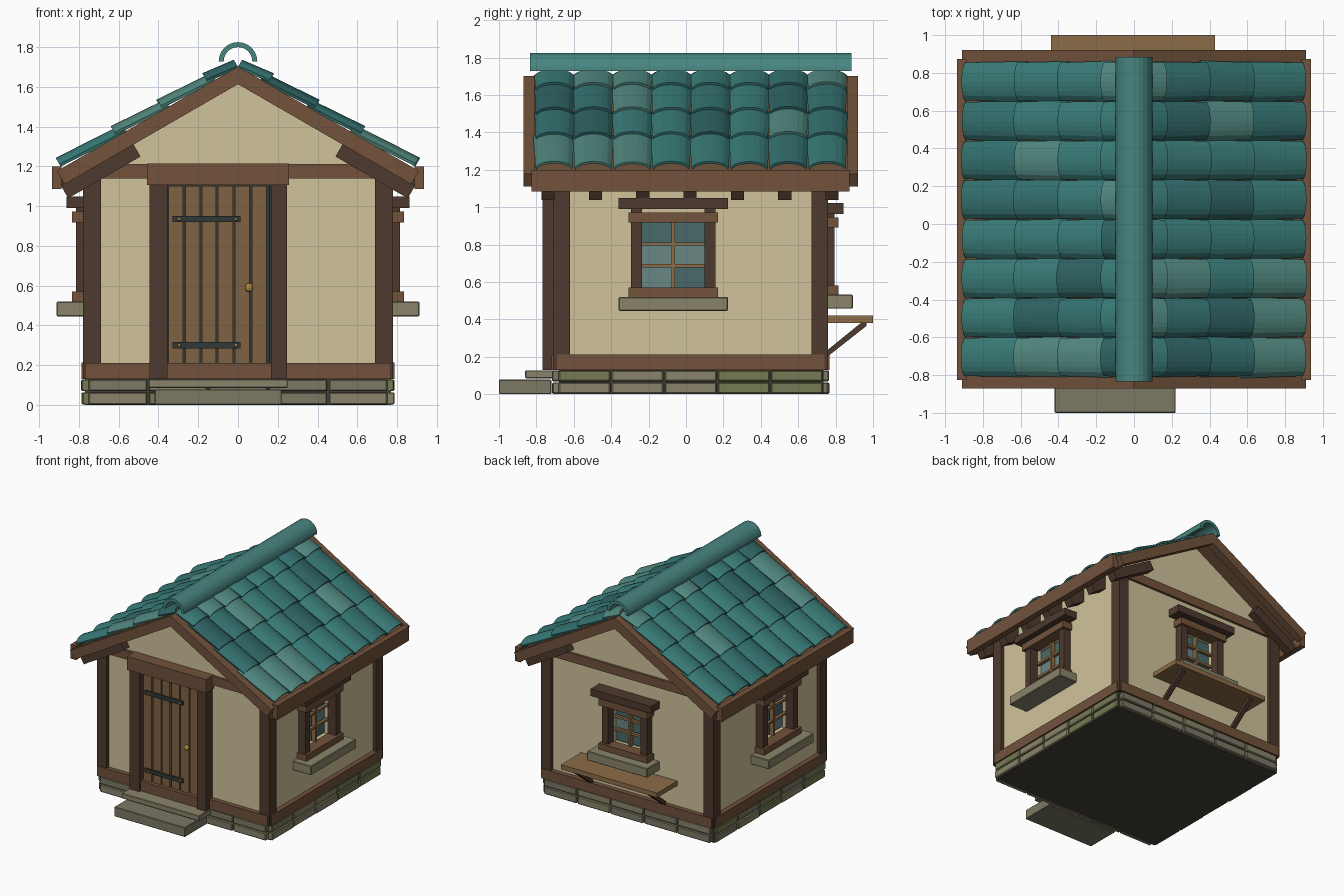
import bpy, bmesh, math, random
from mathutils import Vector

if "Cube" in bpy.data.objects:
    bpy.data.objects.remove(bpy.data.objects["Cube"])

random.seed(4)
YC = 0.025                      # house centre in y
C30, S30, APEX = math.cos(math.pi / 6), 0.5, 1.70
mats = {}


def mat(name, r, g, b):
    m = bpy.data.materials.new(name)
    lin = [(c / 255 / 12.92) if c < 11 else ((c / 255 + 0.055) / 1.055) ** 2.4 for c in (r, g, b)]
    m.diffuse_color = (*lin, 1)
    m.use_nodes = True
    m.node_tree.nodes["Principled BSDF"].inputs["Base Color"].default_value = m.diffuse_color
    mats[name] = m


for n, c in {"plaster": (208, 196, 155), "dark_wood": (78, 58, 46), "wood": (114, 82, 59),
             "door_wood": (128, 98, 68), "light_wood": (140, 108, 72), "iron": (48, 56, 54),
             "brass": (176, 136, 66), "mortar": (66, 64, 54), "stone_a": (138, 132, 106),
             "stone_b": (124, 120, 100), "stone_c": (118, 122, 84), "glass_a": (74, 104, 104),
             "glass_b": (104, 134, 132), "tile_a": (56, 122, 118), "tile_b": (50, 112, 110),
             "tile_c": (80, 134, 126), "tile_d": (46, 98, 98), "ridge": (72, 134, 128)}.items():
    mat(n, *c)


def prism(name, a, b, m, bevel=0):
    """Solid between two matching closed outlines."""
    bm = bmesh.new()
    va, vb = [bm.verts.new(p) for p in a], [bm.verts.new(p) for p in b]
    k = len(va)
    bm.faces.new(va)
    bm.faces.new(vb[::-1])
    for i in range(k):
        j = (i + 1) % k
        bm.faces.new((va[j], va[i], vb[i], vb[j]))
    bmesh.ops.recalc_face_normals(bm, faces=bm.faces)
    me = bpy.data.meshes.new(name)
    bm.to_mesh(me)
    bm.free()
    ob = bpy.data.objects.new(name, me)
    bpy.context.collection.objects.link(ob)
    if m:
        me.materials.append(mats[m])
    if bevel:
        md = ob.modifiers.new("bevel", "BEVEL")
        md.width, md.segments = bevel, 1
    return ob


def box(name, x, y, z, m, bevel=0, f=lambda *p: p):
    """Box from (min, max) pairs, optionally mapped by f into another frame."""
    q = [(0, 0), (1, 0), (1, 1), (0, 1)]
    lo, hi = ([f(x[i], y[j], z[k]) for i, j in q] for k in (0, 1))
    return prism(name, lo, hi, m, bevel)


def slope(s):
    """Roof frame: u down the slope, y along the ridge, n outwards."""
    return lambda u, y, n: (s * (u * C30 + n * S30), y, APEX - u * S30 + n * C30)


# plaster body with gables
outline = [(-.75, .13), (.75, .13), (.75, 1.215), (0, 1.65), (-.75, 1.215)]
body = prism("plaster_walls", [(x, -.68, z) for x, z in outline],
             [(x, .73, z) for x, z in outline], "plaster")

# stone footing: core and two courses of blocks
box("footing_core", (-.77, .77), (-.68, .735), (0, .13), "mortar")
for c, (z0, z1) in enumerate([(0.002, .063), (.069, .128)]):
    for side in (-1, 1):
        off = .03 * c * side
        for i in range(5):
            m = random.choice(["stone_a", "stone_a", "stone_b", "stone_c"])
            p = random.uniform(0, .008)
            x0 = -.755 + .302 * i
            ye = YC + side * .735
            box("footing_block_end", (x0 + .004, x0 + .298), sorted((ye - side * .06, ye + side * p)),
                (z0, z1), m, .006)
            m = random.choice(["stone_a", "stone_b", "stone_c"])
            y0 = YC - .71 + .284 * i
            box("footing_block_side", sorted((side * .72, side * (.782 + p))),
                (y0 + .004, y0 + .28), (z0, z1), m, .006)

# entrance steps
box("lower_step", (-.42, .22), (-1.0, -.72), (0, .078), "stone_b", .004)
box("upper_step", (-.45, .25), (-.86, -.68), (.085, .128), "stone_a", .004)

# timber frame
for s in (-1, 1):
    for y in ((-.71, -.62), (.67, .76)):
        box("corner_post", sorted((s * .69, s * .78)), y, (.13, 1.18), "dark_wood")
    box("side_ground_beam", sorted((s * .70, s * .788)), (-.69, .74), (.13, .212), "wood")
    ye = YC + s * .743
    box("end_ground_beam", (-.77, .77), sorted((ye, ye - s * .07)), (.13, .21), "wood")
    ye = YC + s * .725
    box("gable_beam", (-.75, .75), sorted((ye, ye - s * .06)), (1.14, 1.212), "wood")

# door with frame
for x in ((-.445, -.355), (.165, .247)):
    box("door_post", x, (-.768, -.67), (.13, 1.11), "dark_wood")
box("door_lintel", (-.457, .257), (-.782, -.67), (1.105, 1.215), "wood")
box("door_threshold", (-.355, .165), (-.75, -.67), (.13, .21), "wood")
box("door_backing", (-.355, .165), (-.70, -.67), (.21, 1.105), "iron")
edges = [-.355, -.27, -.185, -.105, -.02, .065, .15, .168]
for a, b in zip(edges, edges[1:]):
    box("door_plank", (a + .005, b - .006), (-.718 - random.uniform(0, .005), -.69), (.21, 1.102), "door_wood")


def ball(name, loc, r, m):
    bm = bmesh.new()
    bmesh.ops.create_uvsphere(bm, u_segments=10, v_segments=6, radius=r)
    me = bpy.data.meshes.new(name)
    bm.to_mesh(me)
    bm.free()
    me.materials.append(mats[m])
    ob = bpy.data.objects.new(name, me)
    ob.location = loc
    bpy.context.collection.objects.link(ob)


for z in (.30, .935):
    box("door_hinge", (-.33, .012), (-.735, -.71), (z - .016, z + .016), "iron")
    for x in (-.295, -.01):
        ball("hinge_rivet", (x, -.736, z), .009, "brass")
ball("door_knob", (.055, -.742, .59), .022, "brass")


# windows: a along the wall, d outwards from the plaster
def window(f, c, w, dz, top):
    def part(name, a, d, z, m, bevel=0):
        return box(name, a, d, z, m, bevel, f)
    lo, hi = .57 + dz, .92 + top
    cut = part("window_cutter", (c - w, c + w), (-.05, .05), (lo - .01, hi + .01), None)
    cut.hide_render = True
    cut.display_type = 'WIRE'
    md = body.modifiers.new("window_recess", "BOOLEAN")
    md.object, md.operation, md.solver = cut, "DIFFERENCE", "EXACT"
    for s in (-1, 1):
        part("window_jamb", sorted((c + s * (w - .003), c + s * (w + .055))), (-.01, .065), (lo - .01, hi + .075), "dark_wood")
    part("window_head", (c - w - .07, c + w + .07), (-.01, .085), (hi - .003, hi + .052), "wood")
    part("window_rail", (c - w - .07, c + w + .07), (-.01, .085), (lo - .05, lo), "wood")
    part("window_sill", (c - w - .122, c + w + .122), (-.01, .162), (lo - .125, lo - .05), "stone_a", .005)
    part("window_hood", (c - w - .122, c + w + .122), (-.01, .113), (hi + .07, hi + .128), "dark_wood")
    h = (hi - lo) / 3
    for i in range(3):
        for j in (-1, 0):
            part("window_pane", (c + j * w, c + (j + 1) * w), (-.052, -.04), (lo + i * h, lo + (i + 1) * h),
                 random.choice(["glass_a", "glass_b", "glass_a"]))
    part("window_mullion", (c - .01, c + .01), (-.03, .005), (lo, hi), "light_wood")
    for i in (1, 2):
        part("window_bar", (c - w, c + w), (-.025, 0), (lo + i * h - .009, lo + i * h + .009), "light_wood")


window(lambda a, d, z: (.75 + d, a, z), -.068, .17, 0, 0)
window(lambda a, d, z: (-.75 - d, a, z), -.06, .17, 0, 0)
window(lambda a, d, z: (a, .73 + d, z), 0, .15, .012, -.026)

# back shelf on slanted braces
box("back_shelf", (-.44, .43), (.74, 1.0), (.382, .42), "light_wood")
for x in (-.33, .33):
    prof = [(.755, .235), (.755, .2), (.965, .365), (.965, .385), (.94, .385)]
    prism("shelf_brace", [(x - .018, y, z) for y, z in prof], [(x + .018, y, z) for y, z in prof], "dark_wood")


# roof: deck, barge boards, fascia, rafter tails and tiles
def arch(f, u, y, half, n0, h, seg=8, t=.014):
    """Cross-section of one curved tile at slope position u."""
    pts = []
    for sgn, d in ((1, 0), (-1, t)):
        for i in range(seg + 1):
            v = (-1 + 2 * i / seg) * sgn
            pts.append(f(u, y + v * (half - d * .3), n0 + h * math.sqrt(max(0, 1 - .92 * v * v)) - d))
    return pts


for s in (-1, 1):
    f = slope(s)
    box("roof_deck", (0, 1.035), (-.83, .88), (-.04, -.003), "wood", 0, f)
    for y in ((-.87, -.81), (.86, .92)):
        box("barge_board", (0, 1.05), y, (-.075, .002), "wood", 0, f)
    box("eave_fascia", sorted((s * .888, s * .937)), (-.825, .873), (1.085, 1.2), "wood")
    for i in range(7):
        y = .022 + .253 * (i - 3)
        box("rafter_tail", (.65, 1.07), (y - .035, y + .035), (-.145, -.035 if 0 < i < 6 else -.07), "dark_wood", 0, f)
    for row, (u1, u0) in enumerate([(1.02, .65), (.70, .40), (.435, .13), (.17, .0)]):
        for k in range(8):
            y = YC + .2085 * (k - 3.5)
            j = random.uniform(-.004, .004)
            prism("roof_tile", arch(f, u0, y + j, .108, -.008, .05),
                  arch(f, u1 + j, y, .1, .012, .05),
                  random.choice(["tile_a", "tile_a", "tile_b", "tile_c", "tile_d"]))

# ridge cap: half tube
ring = [(r * math.cos(t), 1.728 + r * math.sin(t))
        for r, order in ((.097, range(13)), (.072, range(12, -1, -1)))
        for t in [math.pi * i / 12 for i in order]]
prism("ridge_cap", [(x, -.835, z) for x, z in ring], [(x, .885, z) for x, z in ring], "ridge")
